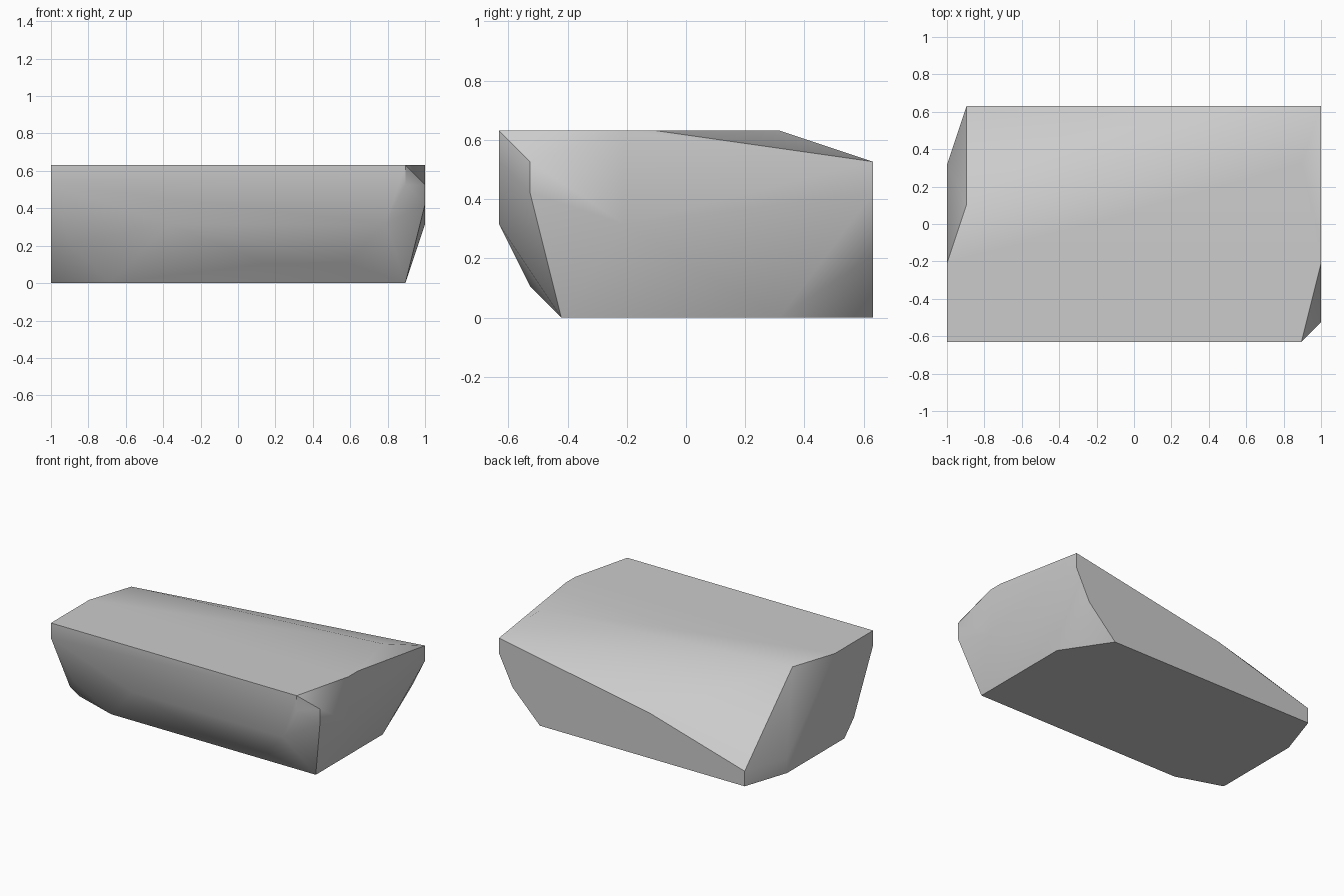
import bpy
import bmesh
import math
from mathutils import Vector

# Start without the default cube
default_cube = bpy.data.objects.get("Cube")
if default_cube:
    bpy.data.objects.remove(default_cube, do_unlink=True)

# The stone is chipped on a coarse grid: length, depth and height in cells
LENGTH, DEPTH, HEIGHT = 19, 12, 6
CELL = 2 / LENGTH


def outline(axis, level, corners):
    """Place a flat outline of grid corners on the plane axis = level."""
    points = []
    for corner in corners:
        point = list(corner)
        point.insert("xyz".index(axis), level)
        points.append(Vector(point))
    return points


# Corners of each flat side
front_side = outline("y", 0, [(0, 5), (0, 6), (18, 6), (18, 5), (17, 3), (6, 3)])
front_undercut = outline("y", 1, [(1, 2), (11, 1), (15, 1)])
back_side = outline("y", DEPTH, [(1, 0), (1, 1), (8, 3), (19, 5), (19, 4), (18, 2), (16, 0)])
right_end = outline("x", 0, [(4, 6), (9, 1), (9, 0), (3, 0), (2, 1)])
left_end = outline("x", LENGTH, [(1, 5), (1, 4), (4, 3), (5, 6), (4, 6)])
top_ridge = outline("z", HEIGHT, [(1, 7), (18, 9)])
base = outline("z", 0, [(3, 2), (18, 2), (18, 9)])

# Wrap all sides in one convex skin, then merge its coplanar faces
bm = bmesh.new()
centre = Vector((LENGTH / 2, DEPTH / 2, 0))
for side in (front_side, front_undercut, back_side, right_end, left_end, top_ridge, base):
    for point in side:
        bm.verts.new((point - centre) * CELL)
bmesh.ops.convex_hull(bm, input=bm.verts[:])
loose = [v for v in bm.verts if not v.link_faces]
bmesh.ops.delete(bm, geom=loose, context="VERTS")
bmesh.ops.dissolve_limit(bm, angle_limit=math.radians(0.5),
                         verts=bm.verts[:], edges=bm.edges[:])
bmesh.ops.recalc_face_normals(bm, faces=bm.faces[:])

mesh = bpy.data.meshes.new("stone_block")
bm.to_mesh(mesh)
bm.free()
stone = bpy.data.objects.new("stone_block", mesh)
bpy.context.collection.objects.link(stone)

# Plain grey stone
grey = (0.6, 0.6, 0.6, 1)
material = bpy.data.materials.new("stone_grey")
material.use_nodes = True
material.diffuse_color = grey
for node in material.node_tree.nodes:
    if node.type == "BSDF_PRINCIPLED":
        node.inputs["Base Color"].default_value = grey
mesh.materials.append(material)

# Soft facets with crisp main edges
bpy.ops.object.select_all(action="DESELECT")
stone.select_set(True)
bpy.context.view_layer.objects.active = stone
bpy.ops.object.shade_smooth_by_angle(angle=math.radians(40))
